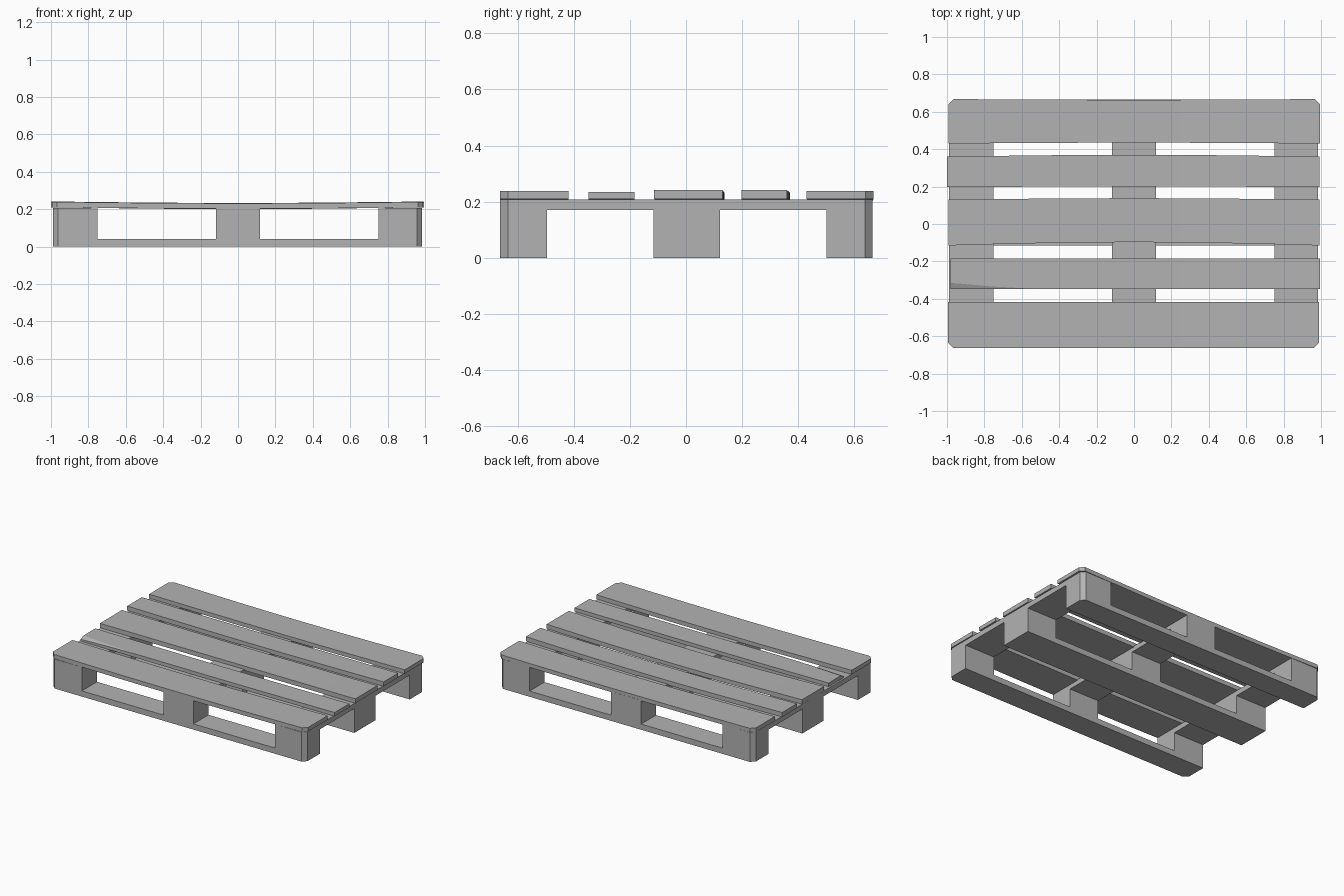
import bpy
import bmesh
import math

cube = bpy.data.objects.get("Cube")
if cube:
    bpy.data.objects.remove(cube, do_unlink=True)

GREY = (0.45, 0.45, 0.45, 1.0)
wood = bpy.data.materials.new("weathered grey wood")
wood.use_nodes = True
wood.diffuse_color = GREY
bsdf = wood.node_tree.nodes["Principled BSDF"]
bsdf.inputs["Base Color"].default_value = GREY
bsdf.inputs["Roughness"].default_value = 0.8


def make_object(name, bm):
    bmesh.ops.recalc_face_normals(bm, faces=bm.faces)
    mesh = bpy.data.meshes.new(name)
    bm.to_mesh(mesh)
    bm.free()
    mesh.materials.append(wood)
    obj = bpy.data.objects.new(name, mesh)
    bpy.context.collection.objects.link(obj)
    return obj


def prism(name, x, y, z, corners=(), cut=0.028):
    """Box whose listed vertical corners, given as (x side, y side), are cut off."""
    outline = []
    for sx, sy in ((0, 0), (1, 0), (1, 1), (0, 1)):
        px, py = x[sx], y[sy]
        if (sx, sy) in corners:
            along_x = (px + cut * (1 - 2 * sx), py)
            along_y = (px, py + cut * (1 - 2 * sy))
            outline += [along_y, along_x] if sx == sy else [along_x, along_y]
        else:
            outline.append((px, py))
    bm = bmesh.new()
    face = bm.faces.new([bm.verts.new((px, py, z[0])) for px, py in outline])
    top = bmesh.ops.extrude_face_region(bm, geom=[face])["geom"]
    for v in top:
        if isinstance(v, bmesh.types.BMVert):
            v.co.z = z[1]
    return make_object(name, bm)


def deck_board(name, x, y, z, sag, bow=(0, 0), outer=None, chip=0):
    """Plank of cross sections that sags, bows at its edges and may have cut ends."""
    cut = 0.028
    inner = [-0.75, -0.5, -0.25, 0, 0.25, 0.5, 0.75]
    stations = [x[0], x[0] + cut] + inner + [x[1] - cut, x[1]]
    bm = bmesh.new()
    rings = []
    for i, px in enumerate(stations):
        bend = max(0, math.cos(px * math.pi / 2))
        edges = [y[k] + bow[k] * bend for k in (0, 1)]
        if outer is not None and i in (0, len(stations) - 1):
            edges[outer] += cut * (1 - 2 * outer)
        drop = sag * bend
        worn = chip * max(0, (-0.6 - px) / 0.4)
        rings.append([bm.verts.new(co) for co in (
            (px, edges[0], z[0] - drop),
            (px, edges[1], z[0] - drop),
            (px, edges[1], z[1] - drop),
            (px, edges[0] + worn, z[1] - drop),
            (px, edges[0], z[1] - drop - worn * 0.4))])
    for a, b in zip(rings, rings[1:]):
        for k in range(5):
            n = (k + 1) % 5
            bm.faces.new((a[k], a[n], b[n], b[k]))
    bm.faces.new(rings[0])
    bm.faces.new(rings[-1])
    bmesh.ops.remove_doubles(bm, verts=bm.verts, dist=0.00001)
    return make_object(name, bm)


columns = {"right": (-0.99, -0.75), "middle": (-0.117, 0.117), "left": (0.75, 0.985)}
rows = {"front": (-0.662, -0.495), "centre": (-0.115, 0.122), "back": (0.5, 0.665)}
side_x = {"right": 0, "left": 1}
side_y = {"front": 0, "back": 1}

# Runners on the ground and the nine blocks standing on them
for row, y in rows.items():
    sy = side_y.get(row)
    ends = [(0, sy), (1, sy)]
    prism(row + "_runner", (-0.99, 0.985), y, (0, 0.04), ends)
    for col, x in columns.items():
        prism(f"{row}_{col}_block", x, y, (0.04, 0.171), [(side_x.get(col), sy)])

# Crosswise stringers on top of the blocks
for col, x in columns.items():
    sx = side_x.get(col)
    prism(col + "_stringer", x, (-0.662, 0.665), (0.171, 0.207), [(sx, 0), (sx, 1)])

# Five warped deck boards
deck_board("front_deck_board", (-0.995, 0.99), (-0.662, -0.418), (0.21, 0.239), 0.008, outer=0)
deck_board("front_narrow_board", (-0.98, 0.995), (-0.348, -0.184), (0.209, 0.235), 0.004, chip=0.035)
deck_board("centre_deck_board", (-0.993, 0.992), (-0.115, 0.13), (0.21, 0.241), 0.01, bow=(0.018, 0.008))
deck_board("back_narrow_board", (-1.0, 0.993), (0.198, 0.36), (0.21, 0.241), 0.008, bow=(0.002, 0.01))
deck_board("back_deck_board", (-0.992, 0.995), (0.43, 0.668), (0.21, 0.238), 0.008, bow=(0.005, -0.004), outer=1)
